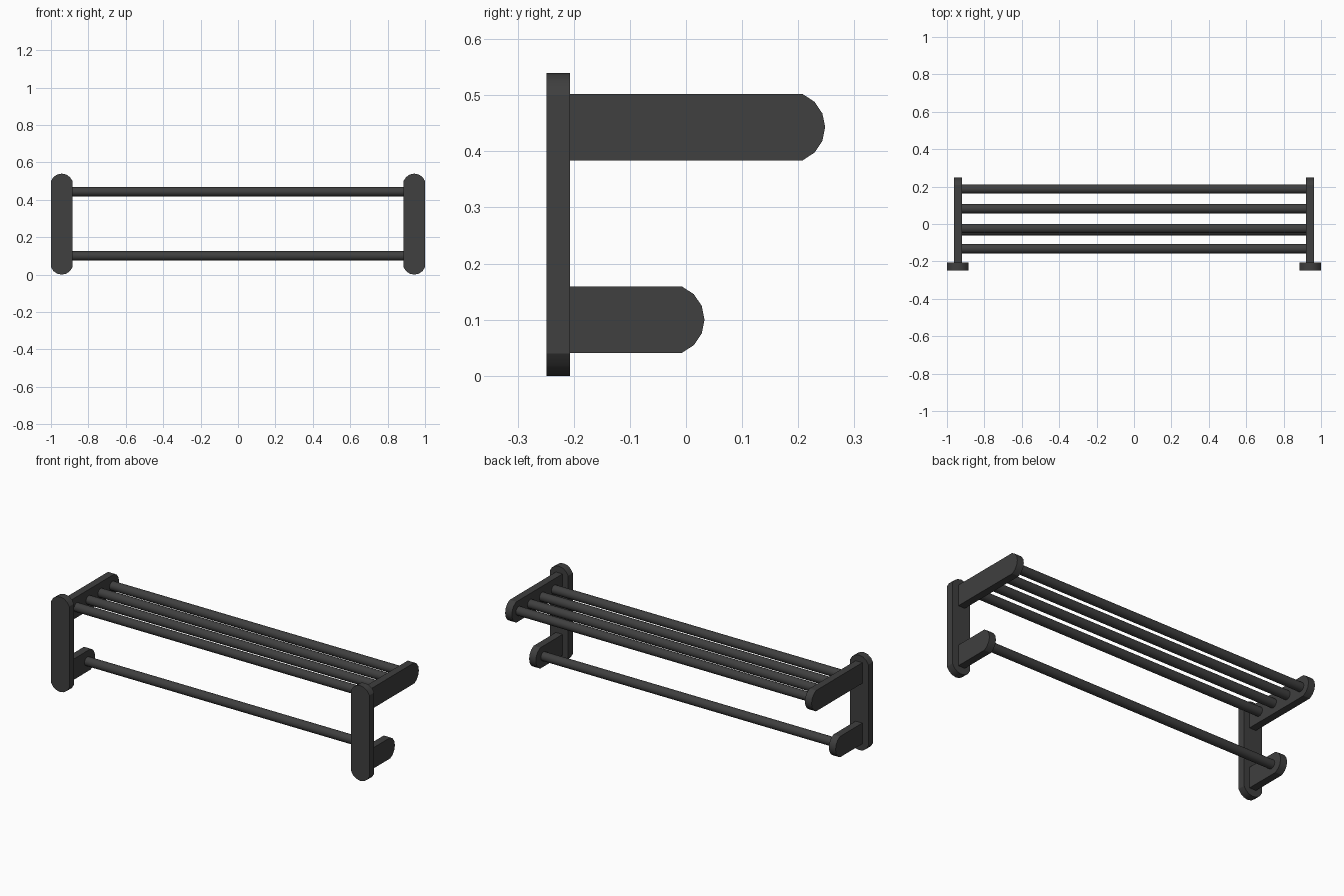
import bpy, bmesh, math
from mathutils import Vector

if "Cube" in bpy.data.objects:
    bpy.data.objects.remove(bpy.data.objects["Cube"])

mat = bpy.data.materials.new("matte dark grey")
mat.diffuse_color = (0.05, 0.05, 0.05, 1)
mat.use_nodes = True
mat.node_tree.nodes["Principled BSDF"].inputs["Base Color"].default_value = mat.diffuse_color


def finish(bm, name):
    bmesh.ops.recalc_face_normals(bm, faces=bm.faces)
    me = bpy.data.meshes.new(name)
    bm.to_mesh(me)
    bm.free()
    me.materials.append(mat)
    ob = bpy.data.objects.new(name, me)
    bpy.context.collection.objects.link(ob)
    bpy.context.view_layer.objects.active = ob
    ob.select_set(True)
    bpy.ops.object.shade_smooth_by_angle(angle=math.radians(30))
    ob.select_set(False)
    return ob


def arc_end(tip, half, sag=0.04, n=6):
    """Shallow arc (along, across) bulging towards +along, ending at tip."""
    r = (half * half + sag * sag) / (2 * sag)
    a = math.asin(half / r)
    return [(tip - r + r * math.cos(t), r * math.sin(t))
            for t in (-a + 2 * a * i / n for i in range(n + 1))]


def slab(name, points, depth):
    bm = bmesh.new()
    f = bm.faces.new([bm.verts.new(p) for p in points])
    ext = bmesh.ops.extrude_face_region(bm, geom=[f], use_keep_orig=True)
    verts = [v for v in ext["geom"] if isinstance(v, bmesh.types.BMVert)]
    bmesh.ops.translate(bm, verts=verts, vec=Vector(depth))
    return finish(bm, name)


def bar(name, y, z, r=0.025, half=0.925, n=20):
    bm = bmesh.new()
    ring = [bm.verts.new((-half, y + r * math.cos(2 * math.pi * i / n),
                          z + r * math.sin(2 * math.pi * i / n))) for i in range(n)]
    f = bm.faces.new(ring)
    ext = bmesh.ops.extrude_face_region(bm, geom=[f], use_keep_orig=True)
    verts = [v for v in ext["geom"] if isinstance(v, bmesh.types.BMVert)]
    bmesh.ops.translate(bm, verts=verts, vec=(2 * half, 0, 0))
    return finish(bm, name)


for side, s in (("left", -1), ("right", 1)):
    # upright wall plate with rounded top and bottom
    end = arc_end(0.27, 0.0575)
    outline = [(s * 0.9425 + a, 0.27 + h) for h, a in end]
    outline += [(s * 0.9425 - a, 0.27 - h) for h, a in end]
    slab(side + "_wall_plate", [(x, -0.249, z) for x, z in outline], (0, 0.042, 0))
    # shelf arm and towel bar arm with rounded tips
    for part, tip, z in (("shelf_arm", 0.248, 0.443), ("towel_arm", 0.033, 0.1)):
        prof = arc_end(tip, 0.059) + [(-0.208, 0.059), (-0.208, -0.059)]
        slab(f"{side}_{part}", [(s * 0.92, y, z + a) for y, a in prof], (s * 0.042, 0, 0))

# four shelf bars and one hanging towel bar
for i, y in enumerate((0.187, 0.082, -0.024, -0.132)):
    bar(f"shelf_bar_{i + 1}", y, 0.443)
bar("towel_bar", -0.037, 0.1)
